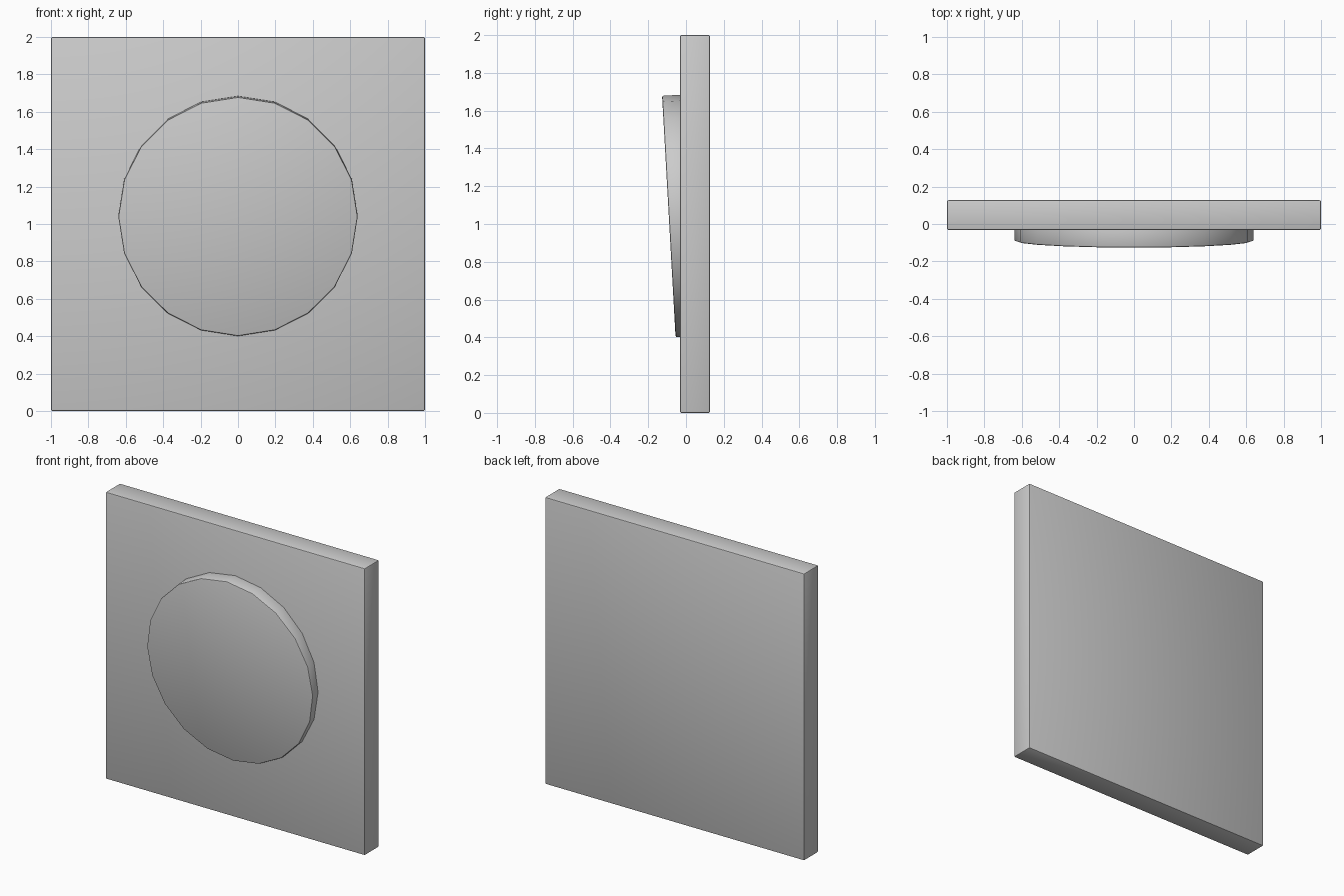
import bpy
from math import radians

if "Cube" in bpy.data.objects:
    bpy.data.objects.remove(bpy.data.objects["Cube"])


def finish(obj, name, bevel):
    """Name the part, round its hard edges slightly and smooth it by angle."""
    obj.name = name
    bpy.ops.object.transform_apply(location=False, rotation=True, scale=True)
    mod = obj.modifiers.new("edge_bevel", 'BEVEL')
    mod.width = bevel
    mod.segments = 2
    mod.limit_method = 'ANGLE'
    mod.angle_limit = radians(40)
    bpy.ops.object.modifier_apply(modifier=mod.name)
    bpy.ops.object.shade_smooth_by_angle(angle=radians(30))
    return obj


# Square wall plate
bpy.ops.mesh.primitive_cube_add(size=1, location=(0, 0.0475, 1.0))
plate = bpy.context.object
plate.scale = (2.0, 0.159, 2.0)
finish(plate, "wall_plate", 0.008)

# Round button, tipped so its top stands out further; its back is sunk in the plate
bpy.ops.mesh.primitive_cylinder_add(
    vertices=20, radius=0.64, depth=0.12,
    location=(0, -0.031, 1.043), rotation=(radians(93.2), 0, 0))
finish(bpy.context.object, "round_button", 0.008)
